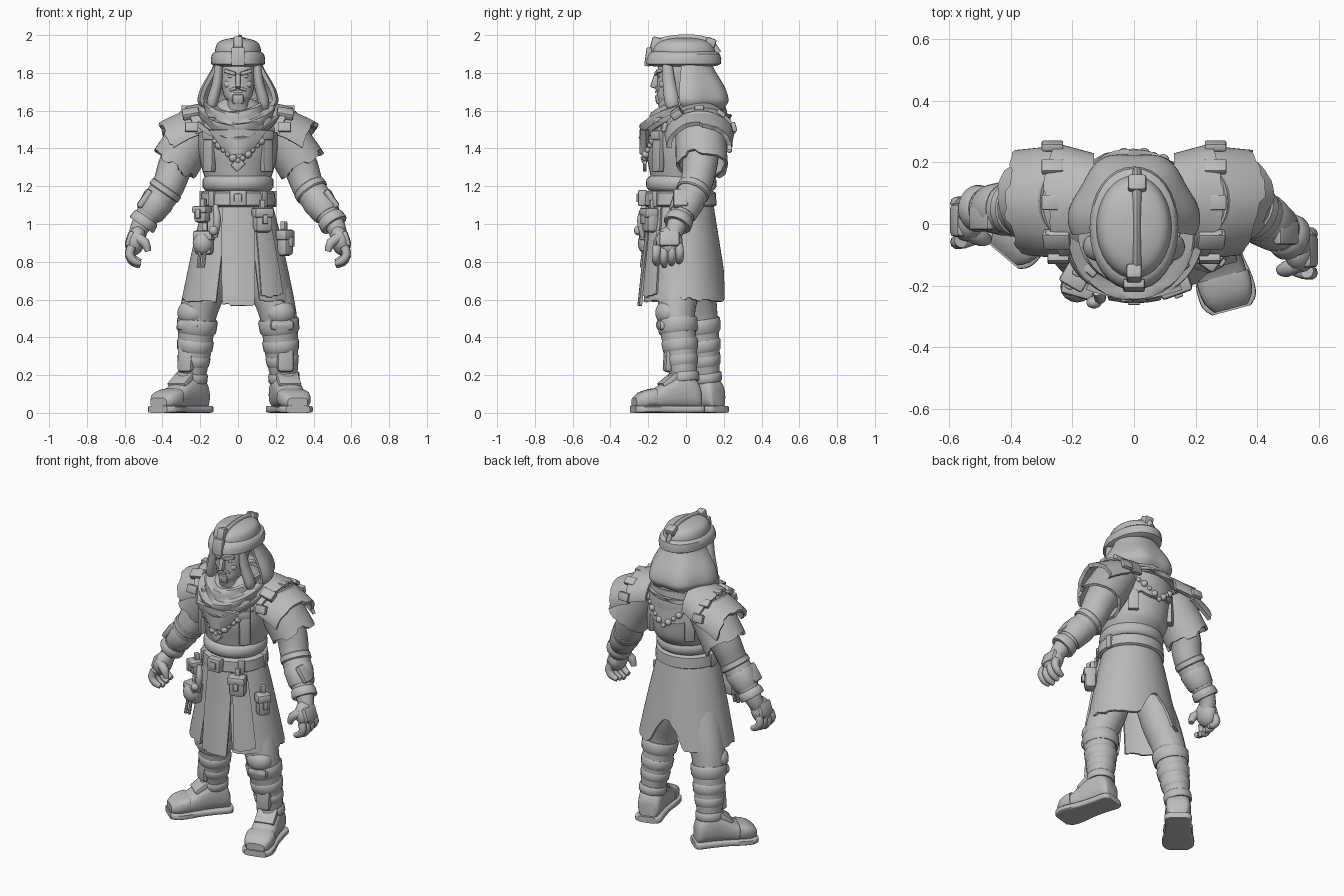
import bpy, bmesh, math, random
from mathutils import Vector, Matrix, Euler

if "Cube" in bpy.data.objects:
    bpy.data.objects.remove(bpy.data.objects["Cube"])
rng = random.Random(7)
grey = bpy.data.materials.new("plain grey")
grey.use_nodes = True
grey.diffuse_color = (0.5, 0.5, 0.5, 1)
grey.node_tree.nodes["Principled BSDF"].inputs["Base Color"].default_value = (0.5, 0.5, 0.5, 1)
sin, cos, pi, rad = math.sin, math.cos, math.pi, math.radians


def finish(name, bm):
    bmesh.ops.recalc_face_normals(bm, faces=bm.faces[:])
    me = bpy.data.meshes.new(name)
    bm.to_mesh(me)
    bm.free()
    me.materials.append(grey)
    ob = bpy.data.objects.new(name, me)
    bpy.context.collection.objects.link(ob)
    bpy.ops.object.select_all(action='DESELECT')
    ob.select_set(True)
    bpy.context.view_layer.objects.active = ob
    bpy.ops.object.shade_smooth_by_angle(angle=rad(40))


def smooth(rows, k):
    out = []
    for i in range(len(rows) - 1):
        four = [rows[max(0, min(len(rows) - 1, i + j))] for j in (-1, 0, 1, 2)]
        for j in range(k):
            t = j / k
            out.append([(2*b + (c-a)*t + (2*a-5*b+4*c-d)*t*t + (3*b-a-3*c+d)*t**3) / 2
                        for a, b, c, d in zip(*four)])
    return out + [list(rows[-1])]


def skin(name, rings):
    bm = bmesh.new()
    vs = [[bm.verts.new(p) for p in r] for r in rings]
    n = len(vs[0])
    for a, b in zip(vs, vs[1:]):
        for i in range(n):
            bm.faces.new((a[i], a[(i+1) % n], b[(i+1) % n], b[i]))
    bm.faces.new(vs[0])
    bm.faces.new(vs[-1])
    finish(name, bm)


def loft(name, rows, n=28, e=1.0, k=4, mat=Matrix()):
    """Stack of rounded rings (x, y, z, rx, ry)."""
    def pw(v):
        return math.copysign(abs(v) ** e, v)
    skin(name, [[mat @ Vector((x + rx * pw(cos(2*pi*i/n)), y + ry * pw(sin(2*pi*i/n)), z))
                 for i in range(n)] for x, y, z, rx, ry in smooth(rows, k)])


def tube(name, rows, flat=1.0, ref=(0, 1, 0), n=18, k=4):
    """Round sweep along a path of (x, y, z, radius)."""
    rows = smooth(rows, k)
    pts = [Vector(r[:3]) for r in rows]
    rings = []
    for i, p in enumerate(pts):
        t = (pts[min(i+1, len(pts)-1)] - pts[max(i-1, 0)]).normalized()
        s = t.cross(Vector(ref)).normalized()
        u = s.cross(t)
        r = max(rows[i][3], 0.002)
        rings.append([p + s*r*cos(2*pi*j/n) + u*r*flat*sin(2*pi*j/n) for j in range(n)])
    skin(name, rings)


def band(name, a, b, r0, r1):
    """Puffed cuff between two points."""
    a, b = Vector(a), Vector(b)
    f = ((0, .93), (.15, 1), (.85, 1), (1, .93))
    tube(name, [(*a.lerp(b, t), (r0 + (r1-r0)*t) * g) for t, g in f], k=1, n=22)


def place(loc, rot):
    return Matrix.Translation(loc) @ Euler([rad(r) for r in rot]).to_matrix().to_4x4()


def box(name, loc, size, rot=(0, 0, 0), bev=0.2):
    bm = bmesh.new()
    bmesh.ops.create_cube(bm, size=1)
    bmesh.ops.scale(bm, vec=size, verts=bm.verts)
    bmesh.ops.bevel(bm, geom=bm.edges[:], offset=min(size)*bev, segments=2, profile=.5, affect='EDGES')
    bm.transform(place(loc, rot))
    finish(name, bm)


def ball(name, loc, size, rot=(0, 0, 0)):
    bm = bmesh.new()
    bmesh.ops.create_uvsphere(bm, u_segments=16, v_segments=10, radius=1)
    bmesh.ops.scale(bm, vec=size, verts=bm.verts)
    bm.transform(place(loc, rot))
    finish(name, bm)


def sheet(name, f, nu, nv, thick=.015, jag=0.0, closed=False):
    """Cloth f(u, v) with an optional torn edge at v = 1."""
    bm = bmesh.new()
    cols, cut, hold = [], 0, 0
    for i in range(nu + (not closed)):
        if hold == 0:
            cut, hold = jag * rng.random(), rng.randint(2, 4)
        hold -= 1
        cols.append([bm.verts.new(f(i/nu, j/nv*(1-cut))) for j in range(nv+1)])
    for i in range(nu):
        a, b = cols[i], cols[(i+1) % len(cols)]
        for j in range(nv):
            bm.faces.new((a[j], b[j], b[j+1], a[j+1]))
    bmesh.ops.recalc_face_normals(bm, faces=bm.faces[:])
    bmesh.ops.solidify(bm, geom=bm.faces[:], thickness=thick)
    finish(name, bm)


def mix(a, b, t):
    return a + (b - a) * t


# Torso, belt and sash
loft("torso", [(0, -.02, 1.06, .17, .15), (0, -.025, 1.2, .165, .155), (0, 0, 1.29, .19, .195),
               (0, 0, 1.4, .212, .212), (0, .015, 1.52, .215, .21), (0, .03, 1.6, .17, .17), (0, 0, 1.66, .08, .1)], 36)
loft("waist_sash", [(0, -.025, 1.175, .17, .165), (0, -.025, 1.195, .187, .185), (0, -.025, 1.235, .187, .185),
                    (0, -.025, 1.255, .17, .165)], 32, k=2)
loft("belt", [(0, -.03, 1.09, .185, .175), (0, -.03, 1.1, .2, .192), (0, -.03, 1.165, .195, .188),
              (0, -.03, 1.175, .18, .17)], 32, k=1)
box("belt_buckle", (0, -.23, 1.138), (.09, .05, .085))
box("buckle_stud", (0, -.253, 1.138), (.04, .02, .045))
for a in (-135, -45, 10, 170):
    box("belt_loop", (.19*cos(rad(a)), -.03 + .182*sin(rad(a)), 1.133), (.04, .03, .085), (0, 0, 90 + a))


# Skirt panels with torn hems and slits
def skirt(u, v, a0, a1, b0, b1, off=0.0, notch=0.0, drop=.585):
    a = rad(mix(mix(a0, a1, u), mix(b0, b1, u), v))
    low = drop + notch * max(0, 1 - (math.degrees(a - pi/2) / 24) ** 2)
    z = mix(1.12, low, v)
    w = (1.12 - z) / .53
    return (mix(.175, .3, w**.85) + off) * cos(a), mix(-.022, -.008, w) + (mix(.165, .235, w) + off) * sin(a), z


sheet("skirt_front_panel", lambda u, v: skirt(u, v, -115, -65, -105, -74, .012, 0, .565), 16, 10, .015, .06)
sheet("skirt_wrap", lambda u, v: skirt(u, v, -72, 252, -67, 247, 0, .17), 96, 12, .015, .05)
sheet("skirt_fold", lambda u, v: skirt(u, v, -64, -38, -66, -38, .013, 0, .6), 12, 10, .012, .07)


# Scarf, collar and back shawl
def scarf(u, v):
    a = 2*pi*u
    front = max(0, -sin(a))
    fold = .013 * sin(v * 15 + 2 * cos(a))
    r = mix(.14, .228, v**.8) + fold + front * .035 * sin(pi * v)
    return r * cos(a), r * 1.03 * sin(a), mix(1.655, 1.56, v) - front**2 * mix(.06, .125, v) + fold


sheet("neck_scarf", scarf, 48, 16, .025, .04, True)
sheet("chest_cloth", lambda u, v: (mix(-.15, .15, u) * (1 - .75*v), -.195 - .03 * sin(pi*u), mix(1.5, 1.36, v)), 14, 5, .02, .1)
sheet("back_shawl", lambda u, v: (.22*cos(rad(mix(20, 160, u))), .015 + mix(.2, .218, v)*sin(rad(mix(20, 160, u))),
                                  mix(1.61, 1.52 - .15 * sin(pi*u), v)), 36, 5, .02, .15)
for i in range(21):
    a = rad(mix(-165, -15, i/20))
    ball("front_bead", (.2*cos(a), .22*sin(a), 1.335 + .2*abs(cos(a))**1.3), [.015 + .007*(i % 3 == 0)]*3)
for i in range(17):
    a = rad(mix(20, 160, i/16))
    ball("back_bead", (.215*cos(a), .01 + .22*sin(a), 1.39 + .18*abs(cos(a))), [.014 + .006*(i % 2)]*3)
box("chest_pendant", (0, -.218, 1.315), (.05, .02, .06), (0, 45, 0))

# Head and face
loft("head", [(0, -.03, 1.54, .09, .09), (0, -.075, 1.64, .055, .075), (0, -.065, 1.675, .074, .09),
              (0, -.06, 1.74, .087, .092), (0, -.05, 1.82, .09, .1), (0, -.04, 1.9, .08, .09)], 28, .85)
box("nose", (0, -.16, 1.755), (.028, .04, .075), (-18, 0, 0), .3)
box("chin_beard", (0, -.142, 1.662), (.062, .04, .055), (8, 0, 0), .35)
box("lips", (0, -.155, 1.7), (.05, .018, .014))
for s, side in ((1, "left"), (-1, "right")):
    box(side + "_brow", (s*.042, -.148, 1.803), (.065, .028, .02), (0, -s*16, s*14), .3)
    ball(side + "_eye", (s*.038, -.142, 1.782), (.018, .008, .009))
    ball(side + "_cheek", (s*.05, -.122, 1.74), (.025, .02, .022))
    box(side + "_moustache", (s*.024, -.15, 1.715), (.045, .02, .016), (0, s*20, s*15), .35)

# Cap with brim, crest and neck cloth
loft("cap_dome", [(0, -.01, 1.86, .125, .17), (0, -.01, 1.93, .12, .163), (0, -.01, 1.965, .1, .13),
                  (0, -.01, 1.982, .05, .07), (0, -.01, 1.985, .01, .01)], 32)
loft("cap_band", [(0, -.015, 1.835, .11, .16), (0, -.015, 1.848, .143, .2), (0, -.01, 1.9, .138, .19),
                  (0, -.01, 1.915, .11, .16)], 32, .95, 2)
tube("cap_crest", [(.01, -.17, 1.9, .026), (.01, -.145, 1.955, .026), (.01, -.01, 1.984, .02), (.01, .11, 1.962, .026),
                   (.01, .165, 1.9, .026)], .6, (1, 0, 0), 10)
box("cap_front_badge", (0, -.2, 1.885), (.07, .03, .1), (-8, 0, 0))
box("cap_front_crest", (0, -.16, 1.955), (.05, .05, .07), (-15, 0, 0))
box("cap_back_knob", (.01, .13, 1.96), (.06, .055, .05), (-20, 0, 0))


def neck_cloth(u, v):
    a = rad(mix(-14, 194, u))
    w = 1.1 * sin(min(v, .8) / .8 * pi/2)**1.5 - max(0, v - .8)**1.3 * 4   # flare out, then tuck under
    ripple = .01 * v * sin(u * 22)
    return (mix(.125, .2, w) + ripple) * cos(a), mix(.005, .02, v) + (mix(.13, .208, w) + ripple) * sin(a), mix(1.86, 1.6, v)


sheet("neck_cloth", neck_cloth, 48, 20, .022)
for s, side in ((1, "left"), (-1, "right")):
    tube(side + "_cap_flap", [(s*.1, -.1, 1.86, .02), (s*.11, -.09, 1.75, .026), (s*.135, -.075, 1.65, .03),
                              (s*.14, -.07, 1.61, .02)], 1.3)

# Arms, sleeves, shoulder plates and hands
for s, side in ((1, "left"), (-1, "right")):
    dy = 0 if s > 0 else .1            # the right hand hangs further back
    elbow, wrist = Vector((s*.37, .05, 1.2)), Vector((s*.515, -.05 + dy, .99))
    tube(side + "_arm", [(s*.2, .07, 1.52, .12), (s*.32, .075, 1.33, .095), (*elbow, .085),
                         (*elbow.lerp(wrist, .45), .08), (*wrist, .052), (s*.535, -.07 + dy, .93, .045)])
    for nm, t0, t1, r0, r1 in (("elbow_wrap", .02, .18, .09, .092), ("bracer", .3, .72, .09, .076),
                               ("wrist_cuff", .78, .98, .072, .078)):
        band(side + "_" + nm, elbow.lerp(wrist, t0), elbow.lerp(wrist, t1), r0, r1)
    box(side + "_bracer_plate", elbow.lerp(wrist, .48) + Vector((s*.055, -.03, .035)), (.035, .08, .11), (0, -s*35, 0), .35)

    def sleeve(u, v):
        a, r = 2*pi*u, mix(.125, .132, v)
        c = Vector((s*.2, .075, 1.53)).lerp(Vector((s*.35, .085, 1.295)), v)
        return c + r * (cos(a) * Vector((s*.84, 0, .55)) + sin(a) * Vector((0, 1.05, 0)))
    sheet(side + "_sleeve", sleeve, 44, 8, .016, .14, True)
    for nm, x0, x1, z0, z1, w0, w1, h in (("shoulder_yoke", .13, .3, 1.65, 1.615, .16, .195, .14),
                                          ("shoulder_plate", .24, .43, 1.61, 1.53, .185, .17, .14)):
        def plate(u, v):
            p = rad(mix(-90, 90, u))
            lean = .03 * max(0, -sin(p))       # front edge swings towards the chest
            return (s*(mix(x0, x1, v) - .04*v*(1 - cos(p)) - lean), .07 + mix(w0, w1, v)*sin(p),
                    mix(z0, z1, v**1.3) - h*(1 - cos(p)))
        sheet(side + "_" + nm, plate, 28, 6, .024, .14)
    for i in range(5):
        p = rad(-75 + 37.5*i)
        box(side + "_shoulder_tab", (s*(.265 + .02*min(0, sin(p))), .07 + .19*sin(p), 1.478 + .137*cos(p)),
            (.07, .05, .025), (-math.degrees(p), 0, 0))
    box(side + "_shoulder_buckle", (s*.25, -.05, 1.585), (.09, .06, .04), (35, s*10, 0))
    # Vest straps
    box(side + "_vest_strap", (s*.15, -.146, 1.42), (.065, .035, .29), (-2, 0, s*40))
    box(side + "_strap_buckle", (s*.15, -.154, 1.47), (.075, .035, .05), (0, 0, s*40))
    box(side + "_back_strap", (s*.14, .162, 1.4), (.06, .03, .2), (0, 0, -s*38))
    # Hand with curled fingers
    h = wrist + Vector((s*.032, -.038, -.1))
    ball(side + "_palm", h + Vector((-s*.005, 0, .02)), (.052, .07, .08), (0, -s*15, 0))
    box(side + "_glove_back", h + Vector((s*.022, 0, .03)), (.045, .11, .09), (0, -s*18, 0), .4)
    for i in range(4):
        y = -.057 + .038*i
        q = .01 * abs(i - 1)
        tube(side + "_finger", [(*(h + Vector((s*x, y*m - .008, z + q))), r) for x, z, m, r in
                                ((.015, -.02, 1, .024), (.028, -.06, 1.1, .023), (.005, -.095, 1.1, .021),
                                 (-.03, -.11, 1, .015))], n=10, k=2)
    tube(side + "_thumb", [(*(h + Vector(v)), r) for v, r in (((-s*.01, -.04, .04), .028), ((-s*.055, -.06, .01), .026),
                           ((-s*.07, -.06, -.035), .016))], n=10, k=2)

# Legs and boots
for s, side, dk, da, yaw in ((1, "left", -.05, 0, 15), (-1, "right", .07, .12, -40)):
    knee, ankle = Vector((s*.212, dk, .52)), Vector((s*.245, da - .01, .17))
    tube(side + "_leg", [(s*.1, .0, .95, .1), (s*.16, dk*.6, .7, .11), (*knee, .098),
                         (*knee.lerp(ankle, .5), .09), (*ankle, .07), (s*.245, da, .07, .065)])
    for nm, t0, t1, r0, r1 in (("knee_wrap", .06, .28, .11, .104), ("calf_wrap", .38, .56, .099, .093),
                               ("shin_wrap", .62, .78, .09, .083), ("boot_cuff", .88, 1.02, .083, .083)):
        band(side + "_" + nm, knee.lerp(ankle, t0), knee.lerp(ankle, t1), r0, r1)
    turn = Matrix.Rotation(rad(yaw), 4, 'Z')
    fwd = turn @ Vector((0, -1, 0))
    ball(side + "_knee_pad", knee + fwd*.05 + Vector((0, 0, .01)), (.08, .065, .07), (0, 0, yaw*.6))
    box(side + "_knee_strap", knee + fwd*.075 + Vector((0, 0, -.055)), (.13, .06, .06), (0, 0, yaw*.6), .4)
    box(side + "_shin_guard", knee.lerp(ankle, .6) + fwd*.068, (.09, .045, .19), (-4, 0, yaw*.7), .45)
    # Boot sections run from heel to toe
    mat = Matrix.Translation((ankle.x, ankle.y, 0)) @ turn @ Matrix.Rotation(rad(90), 4, 'X')
    loft(side + "_boot", [(0, h/2 + .02, t, w, h/2) for t, w, h in
                          ((-.085, .05, .1), (-.065, .068, .15), (0, .075, .2), (.08, .076, .165),
                           (.16, .08, .11), (.23, .08, .085), (.27, .055, .055))], 24, .75, 3, mat)
    loft(side + "_sole", [(0, .019, t, w, .019) for t, w in ((-.1, .055), (-.08, .08), (0, .078), (.1, .08),
                          (.19, .094), (.25, .09), (.28, .065))], 24, .35, 3, mat)
    loft(side + "_toe_cap", [(0, h/2 + .03, t, w, h/2) for t, w, h in
                             ((.165, .086, .1), (.19, .088, .096), (.24, .08, .08), (.274, .055, .05))], 24, .6, 2, mat)
    box(side + "_boot_tongue", Vector((ankle.x, ankle.y, .172)) + fwd*.085, (.12, .1, .035), (38, 0, yaw))

# Pouches and hanging tools
for nm, x, y, z, w, hgt, r in (("right_pouch", -.18, -.195, .9, .1, .13, -15), ("right_top_pouch", -.19, -.165, 1.05, .08, .09, -30),
                               ("left_pouch", .13, -.19, 1.02, .1, .13, 20), ("left_side_pouch", .25, -.1, .9, .08, .14, 55)):
    box(nm, (x, y, z), (w, .07, hgt), (0, 0, r), .35)
    box(nm + "_flap", (x, y - .006, z + hgt*.3), (w*1.08, .075, hgt*.4), (0, 0, r), .25)
    box(nm + "_clasp", (x + .04*sin(rad(r)), y - .04*cos(rad(r)), z + .005), (.028, .025, .05), (0, 0, r))
    box(nm + "_hanger", (x*.97, y + .01, z + hgt*.6), (.03, .03, .06), (0, 0, r))
ball("hanging_flask", (-.185, -.205, .9), (.055, .05, .065))
tube("hanging_tool", [(-.12, -.22, 1.1, .014), (-.11, -.24, 1.02, .02), (-.12, -.23, .93, .012)], n=10)
ball("tool_knob", (-.13, -.255, .965), (.025, .02, .025))
for x in (-.2, -.175):
    tube("hanging_cord", [(x, -.225, .86, .009), (x - .01, -.235, .77, .01)], n=8)
